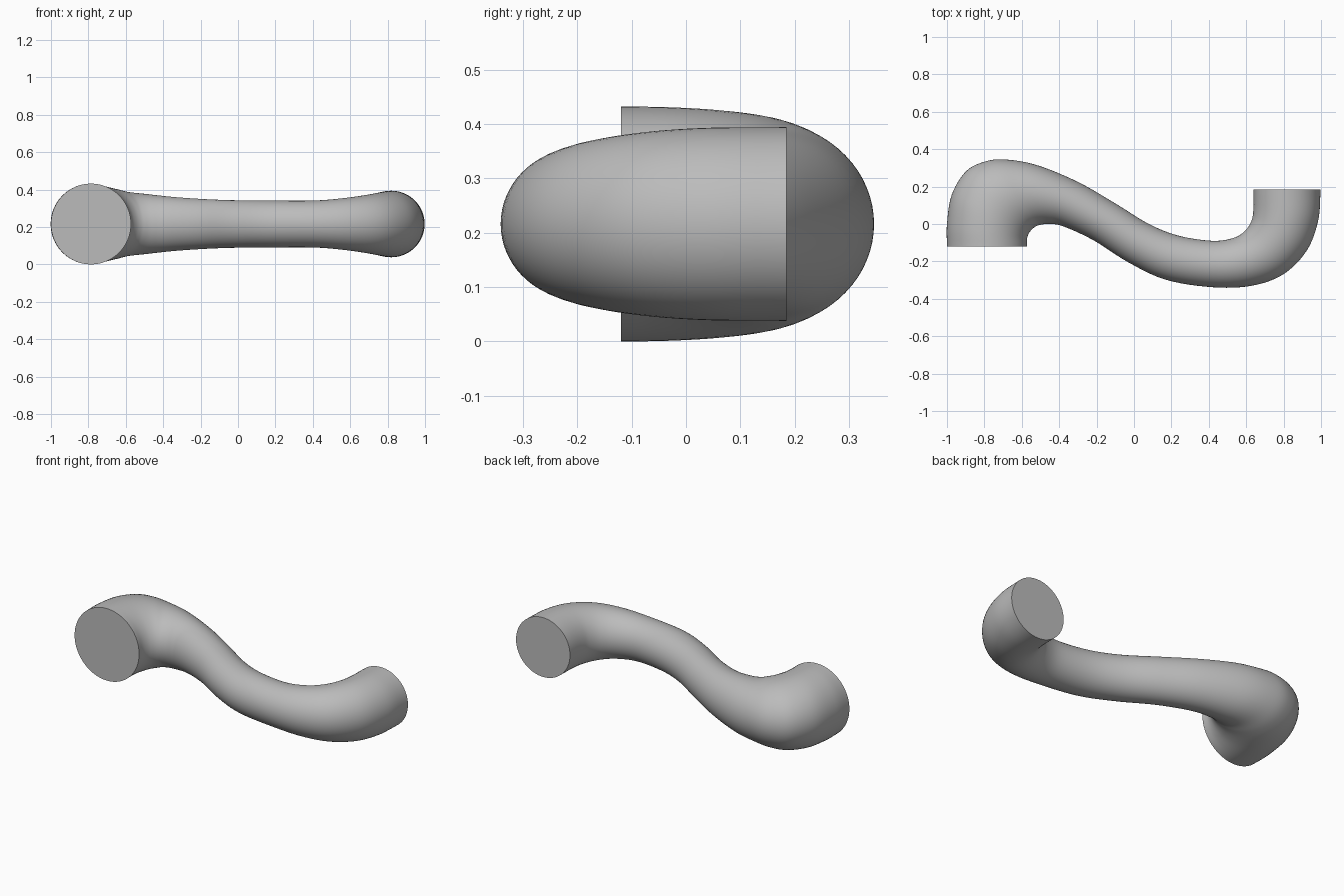
import bpy, bmesh, math
from mathutils import Vector

if "Cube" in bpy.data.objects:
    bpy.data.objects.remove(bpy.data.objects["Cube"], do_unlink=True)

grey = bpy.data.materials.new("plain grey")
grey.use_nodes = True
grey.diffuse_color = (0.5, 0.5, 0.5, 1)
grey.node_tree.nodes["Principled BSDF"].inputs["Base Color"].default_value = (0.5, 0.5, 0.5, 1)

AXIS_Z = 0.216
SIDES = 64
STEPS = 6

# Stations along the pipe: outer rail x, y, inner rail x, y, half height
STATIONS = [Vector(s) for s in (
    (-1, -.12, -.572, -.12, .216),
    (-1, .0, -.572, -.08, .215),
    (-.975, .155, -.562, -.05, .21),
    (-.9, .28, -.545, -.028, .2),
    (-.8, .333, -.525, -.013, .187),
    (-.69, .345, -.5, -.004, .172),
    (-.52, .315, -.455, 0, .16),
    (-.3, .225, -.38, -.012, .144),
    (-.1, .11, -.22, -.085, .132),
    (.08, 0, -.03, -.205, .126),
    (.24, -.063, .17, -.298, .125),
    (.42, -.09, .42, -.338, .126),
    (.53, -.075, .63, -.33, .14),
    (.59, -.04, .8, -.268, .156),
    (.625, .01, .925, -.14, .17),
    (.638, .07, .985, .02, .177),
    (.64, .185, .998, .185, .178),
)]


def smooth_path(points, steps):
    """Catmull-Rom interpolation through the stations."""
    p = [2 * points[0] - points[1]] + points + [2 * points[-1] - points[-2]]
    out = []
    for i in range(1, len(p) - 2):
        a, b, c, d = p[i - 1:i + 3]
        for k in range(steps):
            t = k / steps
            out.append(b + (c - a) * (t / 2) + (2 * a - 5 * b + 4 * c - d) * (t * t / 2)
                       + (3 * b - a - 3 * c + d) * (t ** 3 / 2))
    return out + [points[-1]]


# Loft round sections between the two rails
bm = bmesh.new()
rings = []
for ox, oy, ix, iy, h in smooth_path(STATIONS, STEPS):
    outer, inner = Vector((ox, oy, AXIS_Z)), Vector((ix, iy, AXIS_Z))
    mid, half = (outer + inner) / 2, (outer - inner) / 2
    ring = []
    for k in range(SIDES):
        a = math.tau * k / SIDES
        ring.append(bm.verts.new(mid + half * math.cos(a) + Vector((0, 0, h * math.sin(a)))))
    rings.append(ring)
for r, s in zip(rings, rings[1:]):
    for k in range(SIDES):
        n = (k + 1) % SIDES
        bm.faces.new((r[k], r[n], s[n], s[k]))

# Flat end caps
bm.faces.new(rings[0])
bm.faces.new(rings[-1])
bmesh.ops.recalc_face_normals(bm, faces=bm.faces)

mesh = bpy.data.meshes.new("curved_pipe")
bm.to_mesh(mesh)
bm.free()
mesh.materials.append(grey)
pipe = bpy.data.objects.new("curved_pipe", mesh)
bpy.context.collection.objects.link(pipe)
bpy.context.view_layer.objects.active = pipe
pipe.select_set(True)
bpy.ops.object.shade_smooth_by_angle(angle=math.radians(40))
